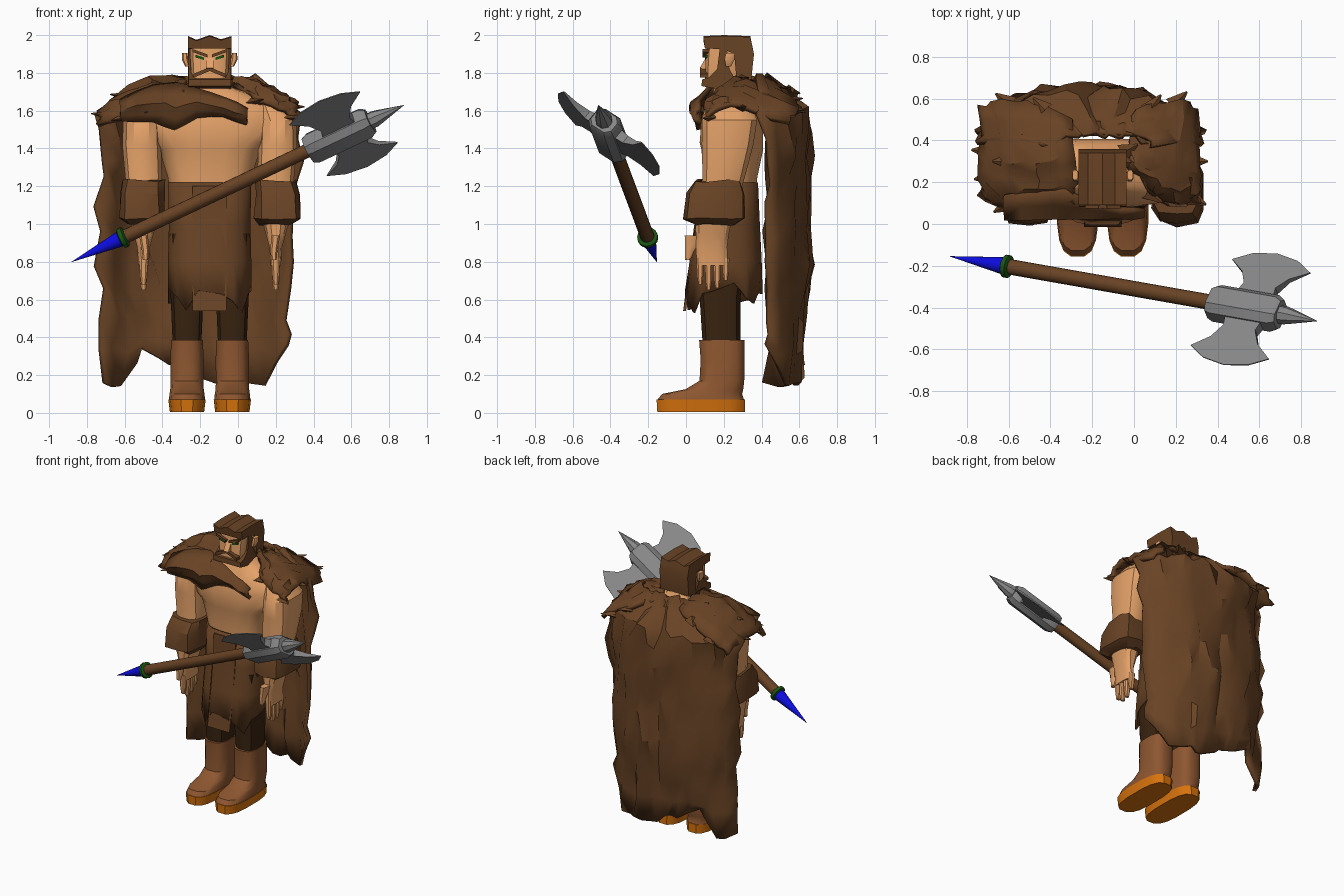
import bpy, bmesh, math, random
from mathutils import Vector, Matrix

random.seed(4)
if "Cube" in bpy.data.objects:
    bpy.data.objects.remove(bpy.data.objects["Cube"])

CX = -0.15  # middle of the body
made = []


def material(name, *rgb):
    m = bpy.data.materials.new(name)
    m.use_nodes = True
    m.diffuse_color = (*rgb, 1)
    m.node_tree.nodes["Principled BSDF"].inputs["Base Color"].default_value = (*rgb, 1)
    return m


FUR = material("brown fur", 0.14, 0.056, 0.018)
SKIN = material("skin", 0.78, 0.36, 0.14)
LEATHER = material("boot leather", 0.27, 0.095, 0.03)
SOLE = material("orange sole", 0.68, 0.17, 0.004)
DARK = material("dark trousers", 0.04, 0.017, 0.005)
STEEL = material("grey steel", 0.24, 0.24, 0.24)
BLUE = material("blue spike", 0.004, 0.004, 0.75)
GREEN = material("green", 0.01, 0.09, 0.006)


def finish(name, bm, mat, matrix=None):
    bmesh.ops.recalc_face_normals(bm, faces=bm.faces)
    me = bpy.data.meshes.new(name)
    bm.to_mesh(me)
    bm.free()
    me.materials.append(mat)
    ob = bpy.data.objects.new(name, me)
    bpy.context.collection.objects.link(ob)
    if matrix:
        ob.matrix_world = matrix
    made.append(ob)
    return ob


def loft(name, rings, mat, closed=True, caps=True, matrix=None, cuts=0, jitter=0):
    """Skin a surface over equal-length rows of points."""
    bm = bmesh.new()
    vs = [[bm.verts.new(p) for p in r] for r in rings]
    n = len(rings[0])
    for a, b in zip(vs, vs[1:]):
        for i in range(n if closed else n - 1):
            j = (i + 1) % n
            bm.faces.new((a[i], a[j], b[j], b[i]))
    if closed and caps:
        bm.faces.new(vs[0])
        bm.faces.new(vs[-1])
    if cuts:
        bmesh.ops.subdivide_edges(bm, edges=bm.edges[:], cuts=cuts, use_grid_fill=True)
    for v in bm.verts:
        v.co += Vector([random.uniform(-jitter, jitter) for _ in range(3)])
    return finish(name, bm, mat, matrix)


def ring(z, cx, cy, rx, ry, n=12, p=0.7):
    """Rounded-box outline at height z."""
    pts = []
    for i in range(n):
        a = math.tau * (i + 0.5) / n
        c, s = math.cos(a), math.sin(a)
        pts.append((cx + rx * math.copysign(abs(c) ** p, c),
                    cy + ry * math.copysign(abs(s) ** p, s), z))
    return pts


def column(name, rows, mat, cx=CX, **kw):
    n, p = kw.pop("n", 12), kw.pop("p", 0.7)
    return loft(name, [ring(z, cx + dx, cy, rx, ry, n, p) for z, dx, cy, rx, ry in rows], mat, **kw)


def prism(name, profile, x0, x1, mat):
    return loft(name, [[(x, y, z) for y, z in profile] for x in (x0, x1)], mat)


def thicken(ob, t):
    mod = ob.modifiers.new("thickness", "SOLIDIFY")
    mod.thickness, mod.offset = t, 0


# Torso and neck
column("torso", [(1.1, 0, .23, .2, .13), (1.25, 0, .235, .225, .145), (1.39, 0, .245, .27, .165),
                 (1.43, 0, .24, .31, .17), (1.55, 0, .245, .4, .165), (1.62, 0, .25, .37, .15),
                 (1.69, 0, .26, .22, .12), (1.73, 0, .25, .1, .1), (1.8, 0, .24, .08, .09)], SKIN, n=16)

# Waist cloth with a ragged hem
hem = [ring(z, CX, cy, rx, ry, 20) for z, cy, rx, ry in
       ((1.22, .225, .215, .15), (1.0, .22, .21, .165), (.8, .21, .215, .185), (.62, .2, .215, .2))]
hem[-1] = [(x, y, z + random.uniform(-.05, .07) - (.04 if y < .1 else 0)) for x, y, z in hem[-1]]
thicken(loft("waist_cloth", hem, FUR, caps=False), .015)
prism("front_panel", ((.06, 1.2), (.045, .9), (-.015, .54), (0, .54), (.07, 1.2)), CX - .09, CX + .09, FUR)

# Limbs on both sides
for side, s in (("right", -1), ("left", 1)):
    leg = CX + s * .12
    column(side + "_trouser_leg", [(.3, 0, .19, .075, .1), (.6, 0, .18, .088, .11), (.95, 0, .2, .095, .13)], DARK, leg)
    column(side + "_sole", [(.005, 0, .08, .092, .235), (.07, 0, .078, .1, .237)], SOLE, leg, n=16)
    column(side + "_boot", [(.07, 0, .078, .097, .232), (.1, 0, .085, .094, .215), (.125, 0, .15, .09, .155),
                            (.17, 0, .19, .088, .12), (.28, 0, .193, .09, .117), (.385, 0, .19, .085, .122)],
           LEATHER, leg, n=16)
    arm = CX + s * .35
    column(side + "_upper_arm", [(1.1, 0, .17, .085, .1), (1.25, 0, .2, .1, .115), (1.42, s * .01, .22, .105, .14),
                                 (1.55, s * .01, .23, .1, .15), (1.63, -s * .03, .24, .07, .11)], SKIN, arm)
    column(side + "_arm_fur", [(1.0, 0, .15, .09, .11), (1.03, s * .01, .155, .125, .165),
                               (1.16, s * .01, .155, .12, .16), (1.23, 0, .17, .115, .125)],
           FUR, arm, n=10, p=.6, jitter=.008)
    column(side + "_forearm", [(1.02, 0, .145, .075, .1), (.95, 0, .14, .055, .09), (.88, 0, .135, .035, .085),
                               (.78, 0, .14, .028, .085)], SKIN, arm)
    for i, tip in enumerate((.68, .65, .66, .7)):
        y = .075 + i * .045
        column(f"{side}_finger_{i}", [(tip, 0, y, .014, .011), (tip + .05, 0, y, .02, .018), (.82, 0, y, .024, .021)],
               SKIN, arm, n=8)
    column(side + "_thumb", [(.81, -s * .01, .01, .015, .015), (.86, -s * .01, .02, .02, .026),
                             (.94, 0, .05, .025, .06)], SKIN, arm, n=8)

# Head: face, ears, hair, beard
column("face", [(1.74, 0, .19, .09, .095), (1.8, 0, .2, .1, .1), (1.88, 0, .21, .105, .107),
                (1.95, 0, .21, .105, .1)], SKIN, p=.5)
prism("nose", ((.11, 1.89), (.073, 1.825), (.11, 1.815)), CX - .02, CX + .02, SKIN)
hair_side = ((.1, 1.93), (.092, 1.985), (.2, 1.99), (.34, 1.985), (.36, 1.9), (.345, 1.76),
             (.27, 1.74), (.255, 1.9), (.2, 1.925))
loft("hair", [[(CX + x, y, z + (dz if z > 1.95 else 0)) for y, z in hair_side]
              for x, dz in ((-.115, .005), (-.07, -.015), (0, .01), (.06, -.012), (.115, .005))], FUR)
prism("beard", ((.082, 1.73), (.085, 1.765), (.12, 1.775), (.165, 1.82), (.18, 1.94), (.215, 1.94),
                (.23, 1.82), (.27, 1.75), (.17, 1.715)), CX - .113, CX + .113, FUR)
for side, s in (("right", -1), ("left", 1)):
    column(side + "_ear", [(1.835, 0, .225, .012, .015), (1.87, s * .012, .23, .018, .028),
                           (1.905, s * .014, .235, .014, .025)], SKIN, CX + s * .118, n=8)
    # slanted brow, eye and moustache half
    for part, mat, w0, w1, z0, z1, h, y in (("brow", FUR, .012, .09, 1.882, 1.91, .016, .088),
                                            ("eye", GREEN, .03, .075, 1.868, 1.882, .014, .1),
                                            ("moustache", FUR, 0, .085, 1.81, 1.775, .02, .075)):
        loft(f"{side}_{part}", [[(CX + s * w, yy, z + dz) for yy, dz in
                                 ((y, 0), (y, h), (.118, h), (.118, 0))]
                                for w, z in ((w0, z0), (w1, z1))], mat)

# Cape: a curved hide hanging from the shoulders, with a ragged hem
rows = []
for z, xl, xr, back, edge in ((1.77, -.42, .1, .43, .36), (1.6, -.74, .33, .62, .4), (1.35, -.71, .32, .65, .43),
                              (1.1, -.74, .3, .63, .43), (.8, -.74, .29, .65, .44), (.5, -.72, .26, .62, .43),
                              (.2, -.73, .25, .6, .43)):
    row = []
    for i in range(9):
        u = i / 8
        bow = 1 - abs(2 * u - 1) ** 3
        row.append((xl + (xr - xl) * u, edge + (back - edge) * bow, z))
    rows.append(row)
rows[-1] = [(x, y, z + dz) for (x, y, z), dz in
            zip(rows[-1], (-.06, -.04, .13, .05, .02, -.03, -.06, -.04, .14))]
thicken(loft("cape", rows, FUR, closed=False, cuts=1, jitter=.026), .025)


# Fur mantle: saddles over each shoulder and a lapel across the chest
def saddle(name, spans):
    """Each span: x, then front, crest and back (y, z)."""
    rows = [[(x, *f), (x, (f[0] + c[0]) / 2 - .02, (f[1] + c[1]) / 2 + .03), (x, *c), (x, *b)]
            for x, f, c, b in spans]
    thicken(loft(name, rows, FUR, closed=False, cuts=2, jitter=.014), .03)
    # Ragged tufts
    for k in range(9):
        a = Vector(random.choice(random.choice(rows)))
        out = Vector((a.x - CX, (a.y - .3) * 1.2, random.uniform(-.15, .12))).normalized()
        side = out.cross(Vector((0, 0, 1))).normalized() * .045
        base = a - out * .05
        up = Vector((0, 0, .025))
        tip = a + out * random.uniform(.02, .05)
        loft(f"{name}_tuft_{k}", [[base + side, base + up, base - side, base - up],
                                  [tip + side * .1, tip + up * .1, tip - side * .1, tip - up * .1]], FUR)


saddle("right_mantle", ((-.28, (.1, 1.68), (.33, 1.755), (.5, 1.72)), (-.46, (.065, 1.6), (.3, 1.78), (.58, 1.7)),
                        (-.63, (.08, 1.56), (.3, 1.68), (.6, 1.62)), (-.73, (.13, 1.52), (.35, 1.58), (.56, 1.54))))
saddle("left_mantle", ((-.02, (.27, 1.73), (.36, 1.755), (.52, 1.7)), (.1, (.13, 1.65), (.32, 1.745), (.58, 1.66)),
                       (.22, (.09, 1.6), (.3, 1.7), (.6, 1.6)), (.31, (.11, 1.56), (.3, 1.62), (.54, 1.54))))
lapel = [[(x, .075, lo), (x, .035, (lo + hi) / 2), (x, y, hi)] for x, lo, hi, y in
         ((-.62, 1.55, 1.66, .14), (-.45, 1.545, 1.73, .16), (-.33, 1.5, 1.74, .16),
          (-.22, 1.565, 1.71, .12), (-.07, 1.575, 1.665, .08), (.05, 1.53, 1.61, .07))]
thicken(loft("chest_lapel", lapel, FUR, closed=False, cuts=1, jitter=.007), .025)
collar = [ring(z, CX, .33, rx, ry, 12) for z, rx, ry in ((1.7, .28, .16), (1.765, .2, .11))]
collar = [[p for p in r if p[1] > .3] for r in collar]
thicken(loft("back_collar", collar, FUR, closed=False, cuts=1, jitter=.012), .02)

# Double-bladed axe, built along its own z axis
start = Vector((-.88, .8, 0)).xzy + Vector((0, -.155, 0))
d = Vector((1.76, -.31, .83)).normalized()
e = Vector((.34, .78, -.52))
e = (e - d * e.dot(d)).normalized()
AXE = Matrix((e, d.cross(e), d)).transposed().to_4x4()
AXE.translation = start


def turned(name, rows, mat, n=16):
    loft(name, [ring(t, 0, 0, r, r, n, 1) for t, r in rows], mat, matrix=AXE)


turned("axe_shaft", ((.3, .037), (1.45, .037)), FUR)
turned("pommel_spike", ((0, .001), (.3, .044)), BLUE)
turned("pommel_ring", ((.285, .04), (.293, .055), (.315, .055), (.323, .04)), GREEN)
turned("axe_stub", ((1.74, .045), (1.8, .045), (1.83, .036)), STEEL, 8)
turned("axe_tip", ((1.82, .04), (1.968, .001)), STEEL, 8)
loft("axe_block", [[(x * w, y * w, t) for x, y in ((.085, .035), (.05, .068), (-.05, .068),
                                                   (-.085, .035), (-.085, -.035), (-.05, -.068),
                                                   (.05, -.068), (.085, -.035))]
                   for t, w in ((1.4, .85), (1.43, 1), (1.74, 1), (1.77, .8))], STEEL, matrix=AXE)
for name, s in (("back_blade", 1), ("front_blade", -1)):
    half = ((0, .06, .03), (.1, .06, .03), (.085, .13, .024), (.125, .2, .014), (.21, .265, .003),
            (.12, .32, .003), (0, .342, .003))
    outline = [(t, r, h) for t, r, h in half] + [(-t, r, h) for t, r, h in half[-2:0:-1]]
    loft(name, [[(s * r, k * h, 1.61 + t) for t, r, h in outline] for k in (-1, 1)], STEEL, matrix=AXE)

# Smooth shading that keeps hard edges
for ob in bpy.context.selected_objects:
    ob.select_set(False)
for ob in made:
    ob.select_set(True)
bpy.context.view_layer.objects.active = made[0]
bpy.ops.object.shade_smooth_by_angle(angle=math.radians(32))
